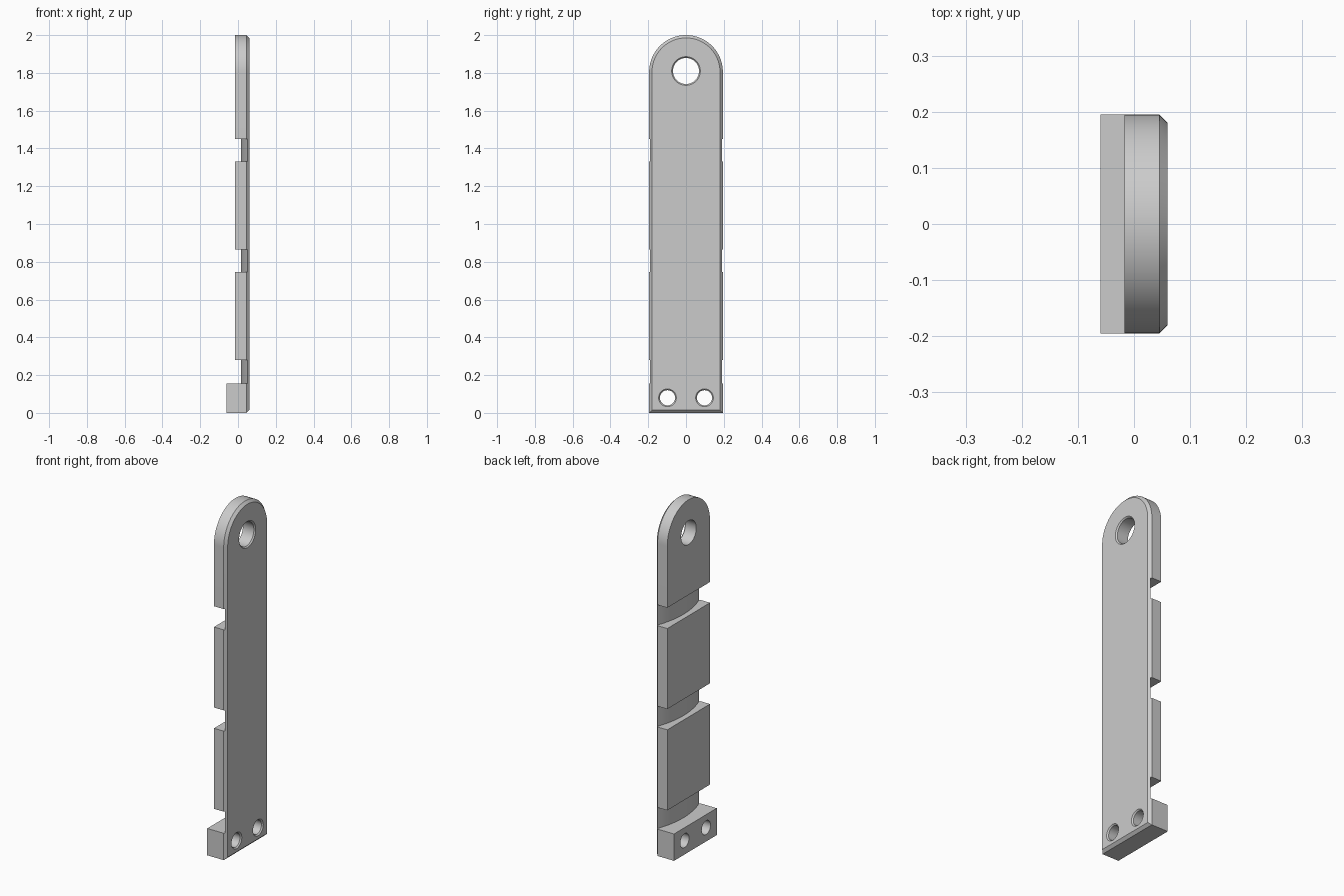
import bpy, bmesh, math
from mathutils import Matrix

default = bpy.data.objects.get("Cube")
if default:
    bpy.data.objects.remove(default, do_unlink=True)

HALF_W, HEIGHT, BEVEL = 0.195, 2.0, 0.015
FOOT_X, BACK_X, FRONT_X = -0.06, -0.017, 0.06
FOOT_TOP = 0.155
ARC_Z = HEIGHT - HALF_W

grey = bpy.data.materials.new("plain grey")
grey.use_nodes = True
grey.diffuse_color = (0.6, 0.6, 0.6, 1)
grey.node_tree.nodes["Principled BSDF"].inputs["Base Color"].default_value = (0.6, 0.6, 0.6, 1)


def loft(name, rings):
    """Closed solid through equal-length rings of points."""
    bm = bmesh.new()
    loops = [[bm.verts.new(p) for p in ring] for ring in rings]
    n = len(loops[0])
    for a, b in zip(loops, loops[1:]):
        for i in range(n):
            j = (i + 1) % n
            bm.faces.new((a[i], a[j], b[j], b[i]))
    bm.faces.new(loops[0][::-1])
    bm.faces.new(loops[-1])
    bmesh.ops.recalc_face_normals(bm, faces=bm.faces)
    mesh = bpy.data.meshes.new(name)
    bm.to_mesh(mesh)
    bm.free()
    mesh.materials.append(grey)
    obj = bpy.data.objects.new(name, mesh)
    bpy.context.collection.objects.link(obj)
    return obj


def outline(x, inset):
    """Round-topped bar outline at a given x."""
    r = HALF_W - inset
    arc = [(x, r * math.cos(math.pi * i / 64), ARC_Z + r * math.sin(math.pi * i / 64))
           for i in range(65)]
    return arc + [(x, -r, inset), (x, r, inset)]


def circle(x, y, z, r):
    return [(x, y + r * math.cos(math.tau * i / 48), z + r * math.sin(math.tau * i / 48))
            for i in range(48)]


def hole_cutter(name, y, z, r):
    """Drill with a small countersink on the flat face."""
    c = 0.007
    return loft(name, [circle(-0.2, y, z, r), circle(FRONT_X - c, y, z, r),
                       circle(FRONT_X, y, z, r + c), circle(FRONT_X + 0.02, y, z, r + c)])


def groove_cutter(name, z0, z1):
    """Slot whose floor bulges outwards in a shallow arc."""
    crown, radius, reach = 0.015, 0.533, 0.23
    pts = []
    for i in range(33):
        y = reach * (i / 16 - 1)
        pts.append((crown + radius - math.sqrt(radius ** 2 - y ** 2), y))
    pts += [(-0.2, reach), (-0.2, -reach)]
    return loft(name, [[(x, y, z) for x, y in pts] for z in (z0, z1)])


# Bar with a chamfered face, full foot depth before cutting
bar = loft("hanger_bar", [outline(FOOT_X, 0), outline(FRONT_X - BEVEL, 0),
                          outline(FRONT_X, BEVEL)])

# Three grooves, then thin the bar above the foot
cutters = [groove_cutter("groove_cutter", a, b)
           for a, b in ((FOOT_TOP, 0.28), (0.745, 0.865), (1.33, 1.45))]
cutters.append(loft("step_cutter", [
    [(x, y, z) for x, y in ((-0.2, -0.3), (BACK_X, -0.3), (BACK_X, 0.3), (-0.2, 0.3))]
    for z in (FOOT_TOP + 0.06, 2.2)]))

# Hanging hole and two foot screw holes
cutters.append(hole_cutter("hanging_hole_cutter", 0, 1.81, 0.069))
for side in (-1, 1):
    cutters.append(hole_cutter("screw_hole_cutter", side * 0.098, 0.08, 0.04))

bpy.ops.object.select_all(action="DESELECT")
bpy.context.view_layer.objects.active = bar
bar.select_set(True)
for cutter in cutters:
    cutter.hide_render = True
    mod = bar.modifiers.new("cut", "BOOLEAN")
    mod.operation = "DIFFERENCE"
    mod.solver = "EXACT"
    mod.object = cutter
    bpy.ops.object.modifier_apply(modifier=mod.name)
for cutter in cutters:
    bpy.data.objects.remove(cutter, do_unlink=True)

bpy.ops.object.shade_smooth_by_angle(angle=math.radians(30))
